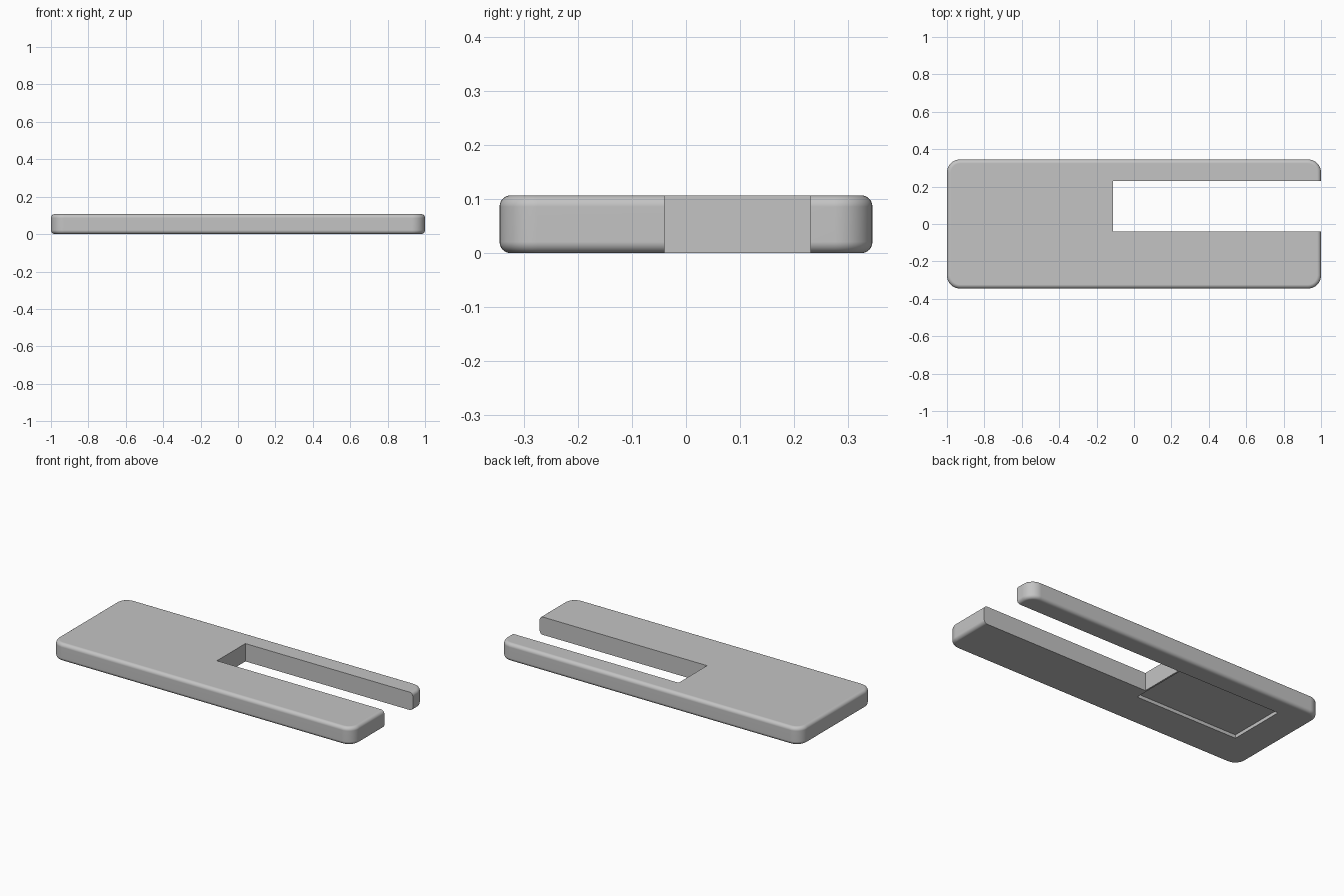
import bpy
import bmesh
from mathutils import Vector

if "Cube" in bpy.data.objects:
    bpy.data.objects.remove(bpy.data.objects["Cube"], do_unlink=True)

HEIGHT = 0.107

grey = bpy.data.materials.new("plain grey")
grey.use_nodes = True
colour = (0.55, 0.55, 0.55, 1)
grey.diffuse_color = colour
grey.node_tree.nodes["Principled BSDF"].inputs["Base Color"].default_value = colour


def box(name, low, high, corner=0, rim=0):
    """Box between two corners, with optional rounded uprights and rims."""
    low, high = Vector(low), Vector(high)
    bm = bmesh.new()
    bmesh.ops.create_cube(bm, size=1)
    for v in bm.verts:
        v.co = Vector(((v.co[i] + 0.5) * (high[i] - low[i]) + low[i]) for i in range(3))
    if corner:
        uprights = [e for e in bm.edges
                    if abs(e.verts[0].co.z - e.verts[1].co.z) > 0.01]
        bmesh.ops.bevel(bm, geom=uprights, offset=corner, segments=10,
                        profile=0.5, affect='EDGES')
    if rim:
        rims = [e for e in bm.edges
                if abs(e.verts[0].co.z - e.verts[1].co.z) < 0.0001]
        bmesh.ops.bevel(bm, geom=rims, offset=rim, segments=6,
                        profile=0.5, affect='EDGES')
    bmesh.ops.recalc_face_normals(bm, faces=bm.faces[:])
    mesh = bpy.data.meshes.new(name)
    bm.to_mesh(mesh)
    bm.free()
    mesh.materials.append(grey)
    obj = bpy.data.objects.new(name, mesh)
    bpy.context.collection.objects.link(obj)
    return obj


def cut(target, cutter):
    """Subtract the cutter, then discard it."""
    cutter.hide_render = True
    mod = target.modifiers.new("cut", 'BOOLEAN')
    mod.operation = 'DIFFERENCE'
    mod.solver = 'EXACT'
    mod.object = cutter
    bpy.ops.object.modifier_apply(modifier=mod.name)
    bpy.data.objects.remove(cutter, do_unlink=True)


# Rounded slab
plate = box("slotted_plate", (-1, -0.345, 0), (1, 0.345, HEIGHT), corner=0.07, rim=0.021)
bpy.ops.object.select_all(action='DESELECT')
plate.select_set(True)
bpy.context.view_layer.objects.active = plate

# Open slot through one end
cut(plate, box("slot_cutter", (-0.112, -0.04, -0.1), (1.1, 0.23, 0.2)))

# Shallow rectangular recess in the underside
cut(plate, box("recess_cutter", (-0.8, -0.12, -0.1), (-0.122, 0.23, 0.02)))

# Smooth rounded edges, flat faces
bpy.ops.object.shade_smooth_by_angle(angle=0.6)
normals = plate.modifiers.new("flat faces", 'WEIGHTED_NORMAL')
normals.keep_sharp = True
